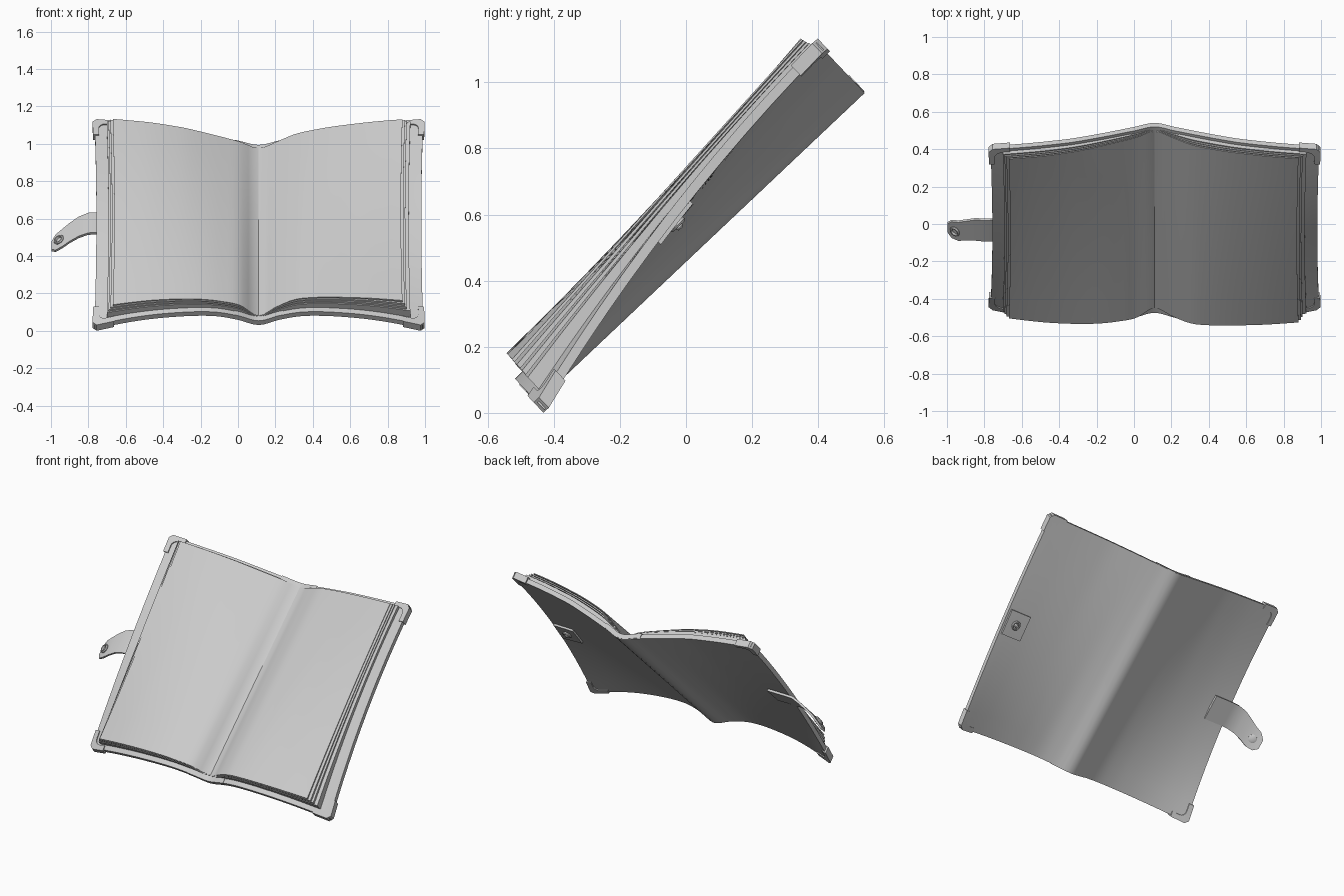
import bpy, bmesh, math
from mathutils import Matrix, Vector

if "Cube" in bpy.data.objects:
    bpy.data.objects.remove(bpy.data.objects["Cube"])

# Local frame: x across, y up the page (v), z out of the page (w); book leans back
LEAN = Matrix.Translation((0, 0, -0.003)) @ Matrix.Rotation(math.radians(43.4), 4, 'X')
SPINE_X, V0, V1, THICK = 0.11, -0.303, 1.06, 0.03

COVER_LOW = [.334, .372, .398, .402, .395, .382, .362, .335, .303]
COVER_TOP = [.334, .366, .398, .428, .455, .474, .490, .503, .515]
PAGE_LOW = {-1: [.370, .447, .475, .490, .493, .489, .480, .465, .447],
            1: [.370, .437, .490, .504, .506, .503, .498, .489, .478]}
PAGE_TOP = {-1: [.372, .418, .454, .488, .520, .544, .564, .578, .590],
            1: [.372, .420, .475, .506, .530, .548, .564, .577, .587]}


def spline(p, t):
    """Catmull-Rom through evenly spaced values, symmetric at the spine."""
    n = len(p) - 1
    f = max(0.0, t) * n
    i = min(int(f), n - 1)
    f -= i
    b, c = p[i], p[i + 1]
    a = p[i - 1] if i else p[1]
    d = p[i + 2] if i + 2 <= n else 2 * c - b
    return b + f / 2 * (c - a + f * (2*a - 5*b + 4*c - d + f * (3*(b - c) + d - a)))


def frac(v):
    return (v - V0) / (V1 - V0)


def cover_w(a, v):
    """Height of the cover's back face; a is the signed distance from the spine."""
    t, s = abs(a) / 0.88, frac(v)
    bow = 0.16 * s * (1 - s) * t * t
    return spline(COVER_LOW, t) * (1 - s) + spline(COVER_TOP, t) * s + bow


def page_w(a, v, side):
    t, s = abs(a) / 0.78, frac(v)
    return spline(PAGE_LOW[side], t) * (1 - s) + spline(PAGE_TOP[side], t) * s


def place(a, v, w):
    s = frac(v)
    return Vector((SPINE_X + a * (1 - 0.045 * s * (1 - s)), v, w))


def finish(name, bm):
    bmesh.ops.recalc_face_normals(bm, faces=bm.faces)
    bm.transform(LEAN)
    me = bpy.data.meshes.new(name)
    bm.to_mesh(me)
    bm.free()
    ob = bpy.data.objects.new(name, me)
    bpy.context.collection.objects.link(ob)
    bpy.ops.object.select_all(action='DESELECT')
    ob.select_set(True)
    bpy.context.view_layer.objects.active = ob
    bpy.ops.object.shade_smooth_by_angle(angle=math.radians(30))
    return ob


def grid_solid(name, low, high, nu, nv):
    """Closed slab between two surfaces given as functions of grid indices."""
    bm = bmesh.new()
    lo, hi = [[[bm.verts.new(f(i / nu, j / nv)) for j in range(nv + 1)]
               for i in range(nu + 1)] for f in (low, high)]
    for i in range(nu):
        for j in range(nv):
            for g in (lo, hi):
                bm.faces.new((g[i][j], g[i+1][j], g[i+1][j+1], g[i][j+1]))
        for j in (0, nv):
            bm.faces.new((lo[i][j], lo[i+1][j], hi[i+1][j], hi[i][j]))
    for j in range(nv):
        for i in (0, nu):
            bm.faces.new((lo[i][j], lo[i][j+1], hi[i][j+1], hi[i][j]))
    return finish(name, bm)


def slab(name, a0, a1, v0, v1, low, high, nu=32, nv=8):
    def surf(f):
        def g(p, q):
            a, v = a0 + (a1 - a0) * p, v0 + (v1 - v0) * q
            return place(a, v, f(a, v))
        return g
    return grid_solid(name, surf(low), surf(high), nu, nv)


def on_cover(off):
    return lambda a, v: cover_w(a, v) + off


# Cover and the lining strip along the spine
slab("cover", -0.877, 0.88, V0, V1, on_cover(0), on_cover(THICK), 64, 12)
slab("spine_strip", -0.13, 0.13, V0 - 0.003, V1 + 0.003, on_cover(0.004), on_cover(THICK + 0.004), 16, 8)

# Page stacks: fanned layers between cover lining and the open page
LAYERS = [("page_block", 0.0, 0.42, .812), ("middle_pages", .47, .62, .803),
          ("upper_pages", .68, .82, .793), ("open_page", .90, 1.0, .78)]
for side, label in ((-1, "left"), (1, "right")):
    for name, f0, f1, width in LAYERS:
        def level(f, side=side):
            def h(a, v):
                c = cover_w(a, v) + THICK
                return c + f * (max(page_w(a, v, side), c + 0.004) - c)
            return h
        slab(f"{label}_{name}", 0, side * (width - (0.01 if side > 0 and f0 > 0 else 0)),
             -0.272 + 0.004 * f0, 1.042 - 0.01 * f0, level(f0), level(f1), 28, 8)


# Metal corner caps: L shape with a rounded inner notch
def corner_cap(name, side, top):
    e, L, arm, ch = 0.888, 0.115, 0.032, 0.022
    r = 0.035
    pts = [(0, ch), (ch, 0), (L, 0), (L, arm)]
    for k in range(5):
        q = math.pi / 2 * k / 4
        pts.append((arm + r - r * math.sin(q), arm + r - r * math.cos(q)))
    pts += [(arm, L), (0, L)]
    bm = bmesh.new()
    rings = []
    for off in (-0.006, THICK + 0.007):
        ring = []
        for p, q in pts:
            a = side * (e - p)
            v = V1 + 0.010 - q if top else V0 - 0.008 + q
            ring.append(bm.verts.new(place(a, v, cover_w(a, v) + off)))
        rings.append(ring)
    n = len(pts)
    caps = [bm.faces.new(r) for r in rings]
    for i in range(n):
        j = (i + 1) % n
        bm.faces.new((rings[0][i], rings[0][j], rings[1][j], rings[1][i]))
    bmesh.ops.triangulate(bm, faces=caps)
    finish(name, bm)


for side, label in ((-1, "left"), (1, "right")):
    for top, level_name in ((False, "bottom"), (True, "top")):
        corner_cap(f"{level_name}_{label}_corner_cap", side, top)


# Lathe a small profile around a local axis, for the clasp hardware
def lathe(name, centre, normal, profile, closed, steps=20):
    bm = bmesh.new()
    rot = Vector(normal).normalized().to_track_quat('Z', 'Y').to_matrix()
    rings = [[bm.verts.new(Vector(centre) + rot @ Vector((r * math.cos(q), r * math.sin(q), h)))
              for r, h in profile] for q in (2 * math.pi * k / steps for k in range(steps))]
    m = len(profile)
    for k in range(steps):
        A, B = rings[k], rings[(k + 1) % steps]
        for i in range(m if closed else m - 1):
            j = (i + 1) % m
            bm.faces.new((A[i], A[j], B[j], B[i]))
    if not closed:
        for i in (0, m - 1):
            bm.faces.new([r[i] for r in rings])
    finish(name, bm)


# Clasp strap: fixed behind the left cover, curling back beyond its edge
VC = 0.374
path = [(SPINE_X - a, VC, cover_w(-a, VC) - 0.006, 0.078) for a in (.73, .78, .83, .87)]
path += [(-.80, .372, .442, .078), (-.85, .362, .426, .076), (-.90, .338, .406, .071),
         (-.94, .315, .386, .068), (-.975, .305, .362, .060), (-.998, .300, .343, .030)]


def strap(off):
    def g(p, q):
        x, v, w, h = path[round(p * (len(path) - 1))]
        return Vector((x, v + (q - 0.5) * 2 * h, w + off))
    return g


grid_solid("clasp_strap", strap(-0.009), strap(0.006), len(path) - 1, 4)
RING = [(.017, -.004), (.028, -.004), (.030, .004), (.026, .010), (.019, .010)]
tip, tip_n = Vector((-.955, .308, .379)), Vector((-.5, 0, .85))
lathe("strap_eyelet", tip + tip_n * 0.004, tip_n, RING, True)
lathe("strap_eyelet_back", tip - tip_n * 0.010, -tip_n, [(.026, 0), (.026, .004), (.018, .008)], False)

# Snap plate and stud behind the right cover
slab("snap_plate", 0.72, 0.865, VC - 0.078, VC + 0.078, on_cover(-0.012), on_cover(0.004), 6, 4)
pa = 0.795
slope = (cover_w(pa + .02, VC) - cover_w(pa - .02, VC)) / .04
back = Vector((slope, 0, -1)).normalized()
seat = place(pa, VC, cover_w(pa, VC) - 0.012)
lathe("snap_ring", seat, back, RING, True)
lathe("snap_stud", seat, back, [(.012, -.002), (.012, .014), (.008, .019)], False)
